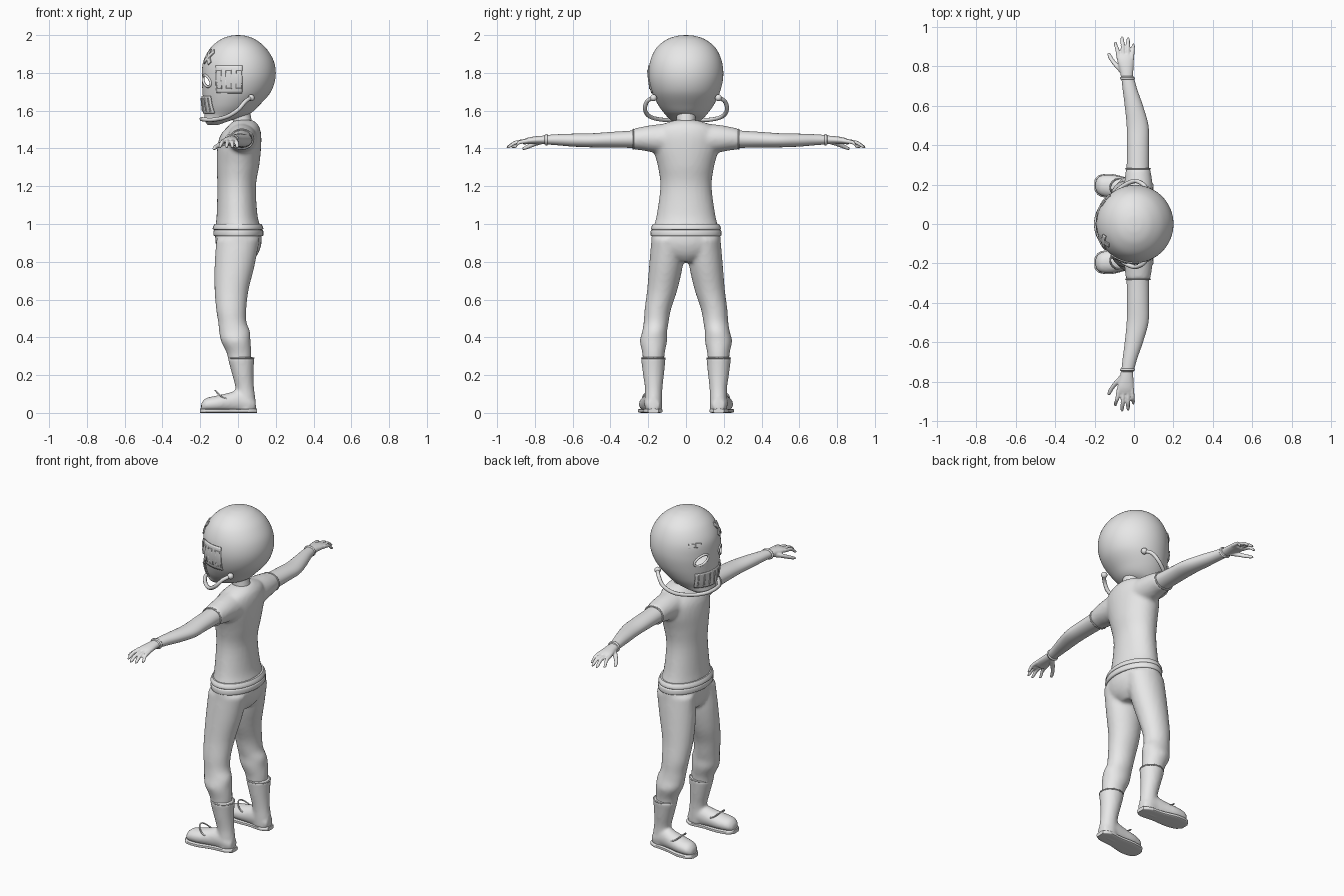
import bpy, bmesh, math
from mathutils import Vector
from mathutils.bvhtree import BVHTree

if "Cube" in bpy.data.objects:
    bpy.data.objects.remove(bpy.data.objects["Cube"], do_unlink=True)

grey = bpy.data.materials.new("plain grey")
grey.use_nodes = True
grey.diffuse_color = (0.8, 0.8, 0.8, 1)
grey.node_tree.nodes["Principled BSDF"].inputs["Base Color"].default_value = grey.diffuse_color


def finish(name, mesh, mirror=False, voxel=0, thick=0):
    ob = bpy.data.objects.new(name, mesh)
    bpy.context.collection.objects.link(ob)
    mesh.materials.clear()
    mesh.materials.append(grey)
    mesh.shade_smooth()
    if thick:
        m = ob.modifiers.new("thickness", "SOLIDIFY")
        m.thickness, m.offset = thick, 0
    if mirror:
        m = ob.modifiers.new("mirror", "MIRROR")
        m.use_axis = (False, True, False)
        m.use_mirror_merge = False
    if voxel:
        m = ob.modifiers.new("blend", "REMESH")
        m.mode, m.voxel_size, m.use_smooth_shade = "VOXEL", voxel, True
        m = ob.modifiers.new("soften", "SMOOTH")
        m.factor, m.iterations = 0.5, 4
    return ob


def spline(rows, steps):
    """Smooth curve through rows of numbers."""
    out = []
    for i in range(len(rows) - 1):
        a, b, c, d = (rows[min(max(k, 0), len(rows) - 1)] for k in range(i - 1, i + 3))
        for s in range(steps):
            t = s / steps
            out.append([q + t * (r - p) / 2 + t * t * (p - 2.5 * q + 2 * r - w / 2)
                        + t ** 3 * (1.5 * (q - r) + (w - p) / 2)
                        for p, q, r, w in zip(a, b, c, d)])
    return out + [list(rows[-1])]


def loft(bm, rows, axis="z", n=32, steps=4, power=1):
    """Rows: position along axis, centre and radius of one side, centre and radius of the other."""
    def place(t, u, v):
        return {"x": (t, u, v), "y": (u, t, v), "z": (u, v, t)}[axis]

    def soft(w):
        return math.copysign(abs(w) ** power, w)

    rings = []
    for t, cu, ru, cv, rv in spline(rows, steps):
        ang = [k * math.tau / n for k in range(n)]
        rings.append([bm.verts.new(place(t, cu + max(ru, 0.001) * soft(math.cos(a)),
                                         cv + max(rv, 0.001) * soft(math.sin(a)))) for a in ang])
    faces = [bm.faces.new((p[k], p[(k + 1) % n], q[(k + 1) % n], q[k]))
             for p, q in zip(rings, rings[1:]) for k in range(n)]
    faces += [bm.faces.new(rings[0]), bm.faces.new(rings[-1])]
    bmesh.ops.recalc_face_normals(bm, faces=faces)


def to_mesh(bm, name):
    me = bpy.data.meshes.new(name)
    bm.to_mesh(me)
    bm.free()
    return me


def solid(name, parts, mirror=False, voxel=0, sharp=False):
    bm = bmesh.new()
    for part in parts:
        loft(bm, *part)
    ob = finish(name, to_mesh(bm, name), mirror, voxel)
    if sharp:
        ob.data.set_sharp_from_angle(angle=math.radians(40))


def tube(name, points, radius, cyclic=False, mirror=False):
    cu = bpy.data.curves.new(name, "CURVE")
    cu.dimensions, cu.bevel_depth, cu.bevel_resolution, cu.use_fill_caps = "3D", radius, 2, True
    sp = cu.splines.new("POLY")
    sp.points.add(len(points) - 1)
    for p, co in zip(sp.points, points):
        p.co = (*co, 1)
    sp.use_cyclic_u = cyclic
    tmp = bpy.data.objects.new(name, cu)
    me = bpy.data.meshes.new_from_object(tmp)
    bpy.data.objects.remove(tmp)
    finish(name, me, mirror)


# Shirt with short sleeves
solid("shirt", [
    ([(0.985, 0, .12, 0, .172), (1.05, -.005, .108, 0, .155), (1.2, -.007, .102, 0, .136),
      (1.31, 0, .113, 0, .15), (1.4, .006, .116, 0, .175), (1.47, .015, .108, 0, .18),
      (1.52, .03, .08, 0, .14), (1.55, .03, .05, 0, .06)],),
    ([(.08, .02, .085, 1.45, .085), (.18, .022, .075, 1.452, .072), (.235, .022, .068, 1.452, .062),
      (.285, .02, .062, 1.449, .054)], "y")], True, .011)
solid("neck", [([(1.5, .03, .05, 0, .05), (1.62, .01, .05, 0, .05)],)])

# Hem and belt bands
solid("shirt_hem", [([(.968, 0, .12, 0, .175), (.972, 0, .133, 0, .184), (.985, 0, .132, 0, .183),
                      (1, 0, .124, 0, .174)],)], sharp=True)
solid("belt", [([(.935, .002, .12, 0, .178), (.94, .002, .132, 0, .187), (.966, .002, .131, 0, .186),
                 (.97, .002, .12, 0, .175)],)], sharp=True)

# Trousers
solid("trousers", [
    ([(.8, .0, .07, 0, .07), (.84, .0, .105, 0, .15), (.9, .003, .122, 0, .184), (.97, 0, .122, 0, .176)],),
    ([(.92, 0, .115, .095, .088), (.78, -.018, .106, .106, .089), (.65, -.034, .09, .126, .08),
      (.55, -.036, .08, .149, .07), (.48, -.03, .075, .158, .066), (.43, -.018, .082, .166, .066),
      (.38, -.012, .078, .172, .072), (.32, .005, .066, .172, .06), (.27, .01, .06, .172, .056)],)],
    True, .011)

# Boots
solid("boots", [
    ([(.297, .018, .062, .173, .058), (.29, .018, .069, .173, .065), (.27, .018, .067, .173, .063),
      (.2, .026, .056, .172, .055), (.13, .036, .049, .171, .046), (.07, .04, .053, .172, .046),
      (.01, .042, .055, .172, .045)],),
    ([(-.195, .196, .025, .03, .02), (-.17, .195, .05, .042, .036), (-.11, .19, .059, .048, .044),
      (-.05, .183, .053, .054, .052), (.01, .176, .048, .06, .062), (.06, .174, .045, .05, .05),
      (.092, .173, .03, .04, .03)], "x")], True, .009)
solid("soles", [
    ([(-.2, .197, .026, .011, .011), (-.175, .195, .053, .011, .011), (-.11, .191, .062, .011, .011),
      (-.02, .181, .05, .011, .011), (.06, .174, .049, .011, .011), (.1, .173, .028, .011, .011)],
     "x", 24, 4, .4)], True, sharp=True)
ring = [k * math.tau / 32 for k in range(32)]
tube("boot_cuffs", [(.018 + .066 * math.cos(a), .173 + .062 * math.sin(a), .29) for a in ring], .004, True, True)
tube("boot_straps", [(-.07 + .05 * math.cos(a), .185 + .045 * math.sin(a), .098 - .02 * abs(math.sin(a)) ** 2
                      - .02 * math.cos(a)) for a in ring], .004, True, True)

# Bare arms
solid("arms", [
    ([(.2, .022, .06, 1.452, .052), (.28, .02, .057, 1.449, .046), (.4, .02, .056, 1.446, .041),
      (.5, .018, .055, 1.443, .037), (.6, -.001, .046, 1.444, .034), (.68, -.02, .037, 1.446, .029),
      (.75, -.034, .031, 1.446, .024)], "y")], True)

# Hands with four fingers and a thumb
hand = [([(.73, -.034, .03, 1.446, .023), (.78, -.038, .035, 1.445, .021),
          (.83, -.043, .043, 1.441, .018), (.86, -.043, .04, 1.435, .014)], "y", 20)]
for root, tip, reach in [(-.077, -.094, .925), (-.054, -.06, .95), (-.031, -.03, .947), (-.01, -.004, .915)]:
    mid = (root + tip) / 2
    hand.append(([(.835, root, .011, 1.44, .012), ((.85 + reach) / 2, mid, .0105, 1.432, .011),
                  (reach - .015, tip, .0095, 1.413, .01), (reach, tip, .004, 1.405, .004)], "y", 12))
hand.append(([(.765, -.05, .02, 1.437, .016), (.8, -.085, .017, 1.425, .014), (.835, -.114, .013, 1.41, .012),
              (.86, -.126, .01, 1.4, .009), (.868, -.128, .005, 1.396, .004)], "y", 12))
solid("hands", hand, True, .0045)
tube("glove_cuffs", [(-.033 + .033 * math.cos(a), .738, 1.446 + .026 * math.sin(a)) for a in ring], .006, True, True)
tube("sleeve_edges", [(.02 + .061 * math.cos(a), .28, 1.449 + .052 * math.sin(a)) for a in ring], .004, True, True)

# Helmet shell
bm = bmesh.new()
loft(bm, [(1.523, -.135, .025, 0, .03), (1.55, -.105, .072, 0, .08), (1.58, -.06, .117, 0, .11),
          (1.63, -.034, .148, 0, .147), (1.7, -.007, .181, 0, .18), (1.78, .004, .195, 0, .197),
          (1.86, .003, .187, 0, .19), (1.93, .001, .148, 0, .158), (1.975, 0, .095, 0, .105),
          (1.995, 0, .045, 0, .05), (2, 0, .002, 0, .002)], "z", 128, 8)
shell = BVHTree.FromBMesh(bm)
R = .19


def on_shell(turn, z, s, h, tilt, lift=.003):
    """Point on the helmet, s along and h up from a spot at a turn from the face."""
    c, d = math.cos(tilt), math.sin(tilt)
    a = math.radians(turn) + (s * c - h * d) / R
    out = Vector((-math.cos(a), math.sin(a), 0))
    hit = shell.ray_cast(Vector((0, 0, z + s * d + h * c)), out)[0]
    return hit + out * lift


# Eye openings
EYE_TURN, EYE_Z, EYE_W, EYE_H, EYE_TILT = 28, 1.758, .046, .026, math.radians(-25)
gone = []
for f in bm.faces:
    p = f.calc_center_median()
    if p.x < 0:
        s = (math.atan2(abs(p.y), -p.x) - math.radians(EYE_TURN)) * R
        h, c, d = p.z - EYE_Z, math.cos(EYE_TILT), math.sin(EYE_TILT)
        if ((s * c + h * d) / EYE_W) ** 2 + ((h * c - s * d) / EYE_H) ** 2 < 1:
            gone.append(f)
bmesh.ops.delete(bm, geom=gone, context="FACES")
finish("helmet", to_mesh(bm, "helmet"))
tube("eye_rims", [on_shell(EYE_TURN, EYE_Z, EYE_W * math.cos(a), EYE_H * math.sin(a), EYE_TILT, 0)
                  for a in ring], .007, True, True)


def plate(name, turn, z, w, h, tilt=0, lift=.003, thick=.006):
    """Thin plate that follows the helmet."""
    n, m = 12, bmesh.new()
    bmesh.ops.create_grid(m, x_segments=n, y_segments=n, size=1)
    for v in m.verts:
        v.co = on_shell(turn, z, v.co.x * w, v.co.y * h, math.radians(tilt), lift)
    finish(name, to_mesh(m, name), thick=thick)


# Vent panel, jaw guard and patches on the helmet
plate("vent_panel", -75, 1.766, .073, .073)
for i, turn in enumerate((-59, -75, -91)):
    edge = [(-1, -1), (1, -1), (1, 1), (-1, 1)]
    tube(f"vent_slot_{i + 1}", [on_shell(turn, 1.765, x * .014, y * .048, 0, .006) for x, y in edge],
         .004, True)
plate("jaw_guard", 0, 1.632, .13, .046, lift=.005)
for i in range(-3, 4):
    tube(f"jaw_bar_{i + 4}", [on_shell(i * 11, 1.632, 0, y, 0, .009) for y in (-.036, 0, .036)], .004)
for i, tilt in enumerate((-40, 50)):
    plate(f"crown_strip_{i + 1}", -30, 1.885, .045, .012, tilt, .004)
for i, turn in enumerate((34, 46)):
    plate(f"brow_patch_{i + 1}", turn, 1.853, .016, .012, 8)

# Curved guard tube around the jaw, with round end knobs
half = spline([(.07, .172, 1.668), (.04, .205, 1.65), (0, .217, 1.605), (-.06, .19, 1.568),
               (-.13, .125, 1.552), (-.18, .06, 1.553), (-.193, 0, 1.556)], 5)
tube("jaw_tube", half + [(x, -y, z) for x, y, z in reversed(half[:-1])], .011)
bm = bmesh.new()
bmesh.ops.create_uvsphere(bm, u_segments=16, v_segments=10, radius=.018)
bmesh.ops.translate(bm, verts=bm.verts, vec=half[0])
finish("tube_knobs", to_mesh(bm, "tube_knobs"), True)
